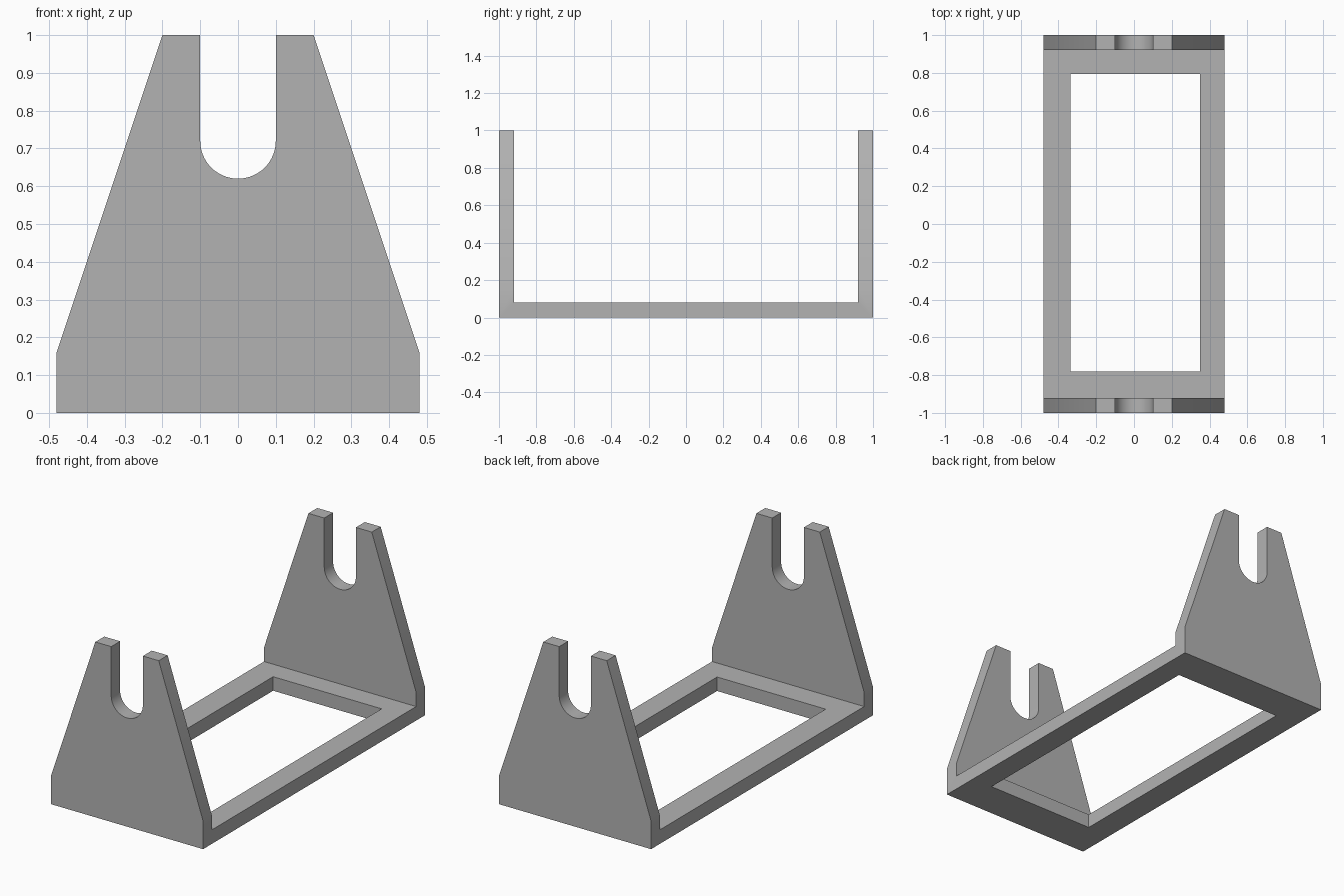
import bpy, bmesh, math
from mathutils import Vector

cube = bpy.data.objects.get("Cube")
if cube:
    bpy.data.objects.remove(cube, do_unlink=True)

grey = bpy.data.materials.new("plain_grey")
grey.use_nodes = True
colour = (0.45, 0.45, 0.45, 1)
grey.diffuse_color = colour
grey.node_tree.nodes["Principled BSDF"].inputs["Base Color"].default_value = colour


def prism(name, points, depth):
    """Extrude a closed outline of 3D points along the vector depth."""
    bm = bmesh.new()
    face = bm.faces.new([bm.verts.new(p) for p in points])
    out = bmesh.ops.extrude_face_region(bm, geom=[face])
    moved = [v for v in out["geom"] if isinstance(v, bmesh.types.BMVert)]
    bmesh.ops.translate(bm, verts=moved, vec=Vector(depth))
    bmesh.ops.recalc_face_normals(bm, faces=bm.faces[:])
    mesh = bpy.data.meshes.new(name)
    bm.to_mesh(mesh)
    bm.free()
    mesh.materials.append(grey)
    obj = bpy.data.objects.new(name, mesh)
    bpy.context.collection.objects.link(obj)
    return obj


# U-shaped channel: base plate with an upright at each end
T = 0.08
half = [(1, 0), (1, 1), (1 - T, 1), (1 - T, T)]
channel = half + [(-y, z) for y, z in reversed(half)]
stand = prism("cradle_stand", [(-0.6, y, z) for y, z in channel], (1.2, 0, 0))

# Tapered outline, running past the channel on every other side
side = [(0.48, -0.2), (0.48, 0.16), (0.15, 1.15)]
outline = side + [(-x, z) for x, z in reversed(side)]
taper = prism("taper_cutter", [(x, -1.2, z) for x, z in outline], (0, 2.4, 0))

# Round-bottomed slot through both uprights
R, N = 0.1, 32
arc = [(-R * math.cos(math.pi * i / N), 0.72 - R * math.sin(math.pi * i / N))
       for i in range(N + 1)]
slot_outline = [(-R, 1.2)] + arc + [(R, 1.2)]
slot = prism("slot_cutter", [(x, -1.2, z) for x, z in slot_outline], (0, 2.4, 0))

# Rectangular window in the base
x0, x1, y0, y1 = -0.335, 0.35, -0.78, 0.795
corners = [(x0, y0), (x1, y0), (x1, y1), (x0, y1)]
window = prism("window_cutter", [(x, y, -0.1) for x, y in corners], (0, 0, 0.3))

# Carve the channel, then discard the cutters
bpy.context.view_layer.objects.active = stand
for cutter, operation in ((taper, 'INTERSECT'), (slot, 'DIFFERENCE'), (window, 'DIFFERENCE')):
    cutter.hide_render = True
    mod = stand.modifiers.new(cutter.name, 'BOOLEAN')
    mod.object, mod.operation, mod.solver = cutter, operation, 'EXACT'
    bpy.ops.object.modifier_apply(modifier=mod.name)
    bpy.data.objects.remove(cutter, do_unlink=True)

# Soft shading in the slot, crisp edges elsewhere
bpy.ops.object.select_all(action='DESELECT')
stand.select_set(True)
bpy.ops.object.shade_smooth_by_angle(angle=math.radians(25))
